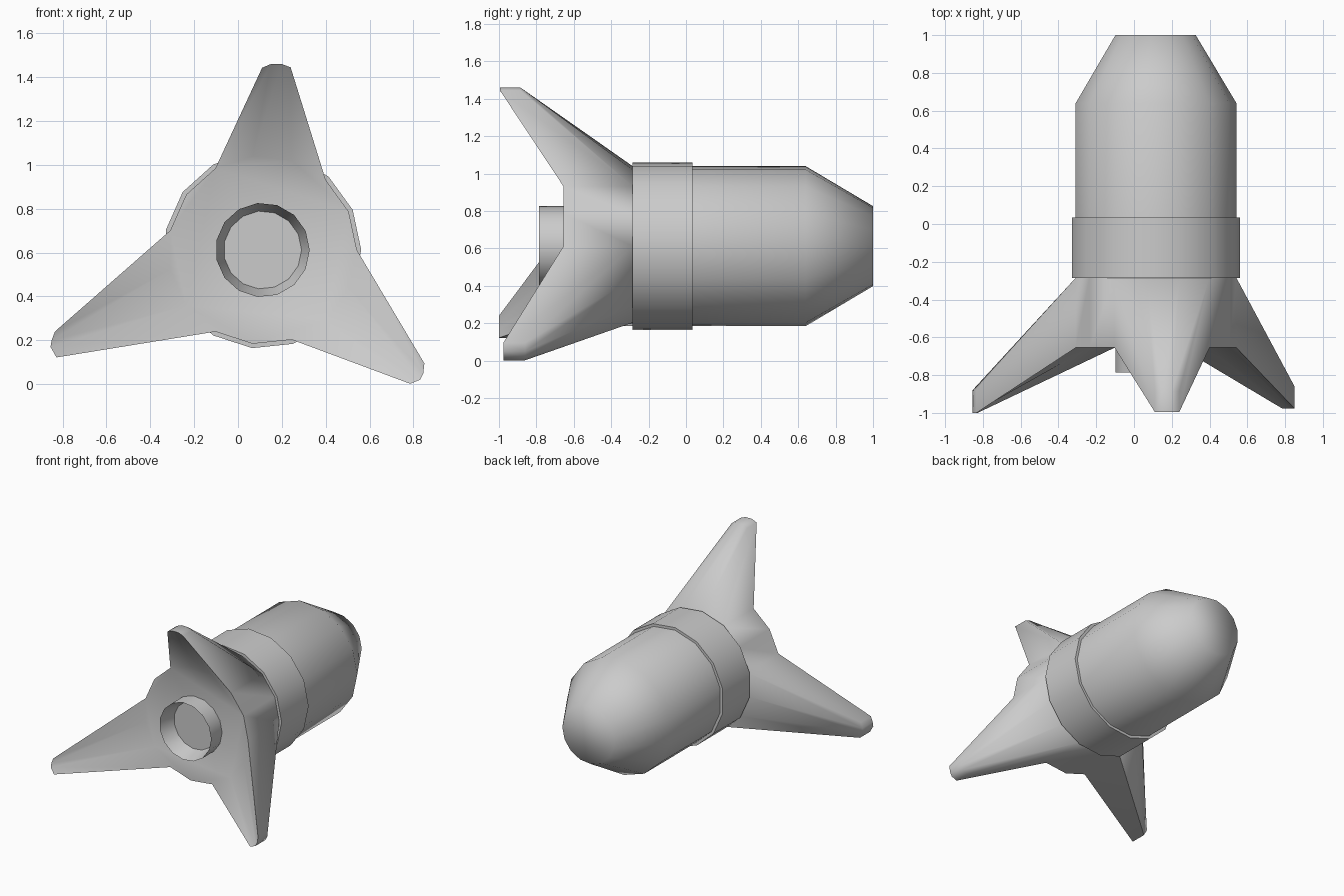
import bpy, bmesh
from math import cos, sin, radians

if "Cube" in bpy.data.objects:
    bpy.data.objects.remove(bpy.data.objects["Cube"])

CX, CZ, N = 0.112, 0.612, 15


def ring(bm, y, r):
    return [bm.verts.new((CX + r * cos(radians(24 * k)), y, CZ + r * sin(radians(24 * k))))
            for k in range(N)]


def bridge(bm, a, b, skip=()):
    for k in range(N):
        if k not in skip:
            j = (k + 1) % N
            bm.faces.new((a[k], a[j], b[j], b[k]))


def finish(bm, name, angle):
    bmesh.ops.recalc_face_normals(bm, faces=bm.faces)
    me = bpy.data.meshes.new(name)
    bm.to_mesh(me)
    bm.free()
    ob = bpy.data.objects.new(name, me)
    bpy.context.collection.objects.link(ob)
    bpy.ops.object.select_all(action='DESELECT')
    ob.select_set(True)
    bpy.context.view_layer.objects.active = ob
    bpy.ops.object.shade_smooth_by_angle(angle=radians(angle))
    return ob


def lathe(name, profile, angle):
    """Closed 15-sided solid from (y, radius) pairs."""
    bm = bmesh.new()
    rings = [ring(bm, y, r) for y, r in profile]
    for a, b in zip(rings, rings[1:]):
        bridge(bm, a, b)
    bm.faces.new(rings[0])
    bm.faces.new(rings[-1])
    return finish(bm, name, angle)


# Hull with tapered nose, and the collar around it
lathe("hull", [(-0.2, 0.43), (0.64, 0.43), (1.0, 0.215)], 65)
lathe("collar", [(-0.285, 0.45), (0.035, 0.45)], 40)

# Exhaust nozzle: straight outside, funnel inside
lathe("nozzle", [(-0.655, 0.215), (-0.785, 0.215), (-0.665, 0.178)], 40)

# Tail with three swept fins: first ring vertex, tip front y, tip back y, tip outline (x, z)
fins = [
    (2, -0.885, -0.995, [(0.24, 1.445), (0.20, 1.46), (0.15, 1.46), (0.11, 1.443)]),
    (7, -0.88, -1.0, [(-0.835, 0.24), (-0.85, 0.20), (-0.855, 0.17), (-0.828, 0.122)]),
    (12, -0.86, -0.977, [(0.785, 0.002), (0.83, 0.02), (0.845, 0.05), (0.85, 0.095)]),
]
bm = bmesh.new()
front, back = ring(bm, -0.285, 0.43), ring(bm, -0.655, 0.43)
bridge(bm, front, back, skip=[s + i for s, *_ in fins for i in range(3)])
bm.faces.new(front)
bm.faces.new(back)
for start, y_front, y_back, outline in fins:
    ids = [(start + i) % N for i in range(4)]
    tf = [bm.verts.new((x, y_front, z)) for x, z in outline]
    tb = [bm.verts.new((x, y_back, z)) for x, z in outline]
    rf, rb = [front[k] for k in ids], [back[k] for k in ids]
    for i in range(3):
        for a, b in ((rf, tf), (tf, tb), (tb, rb)):
            bm.faces.new((a[i], a[i + 1], b[i + 1], b[i]))
    for i in (0, 3):
        bm.faces.new((rf[i], tf[i], tb[i], rb[i]))
finish(bm, "tail_fins", 60)
